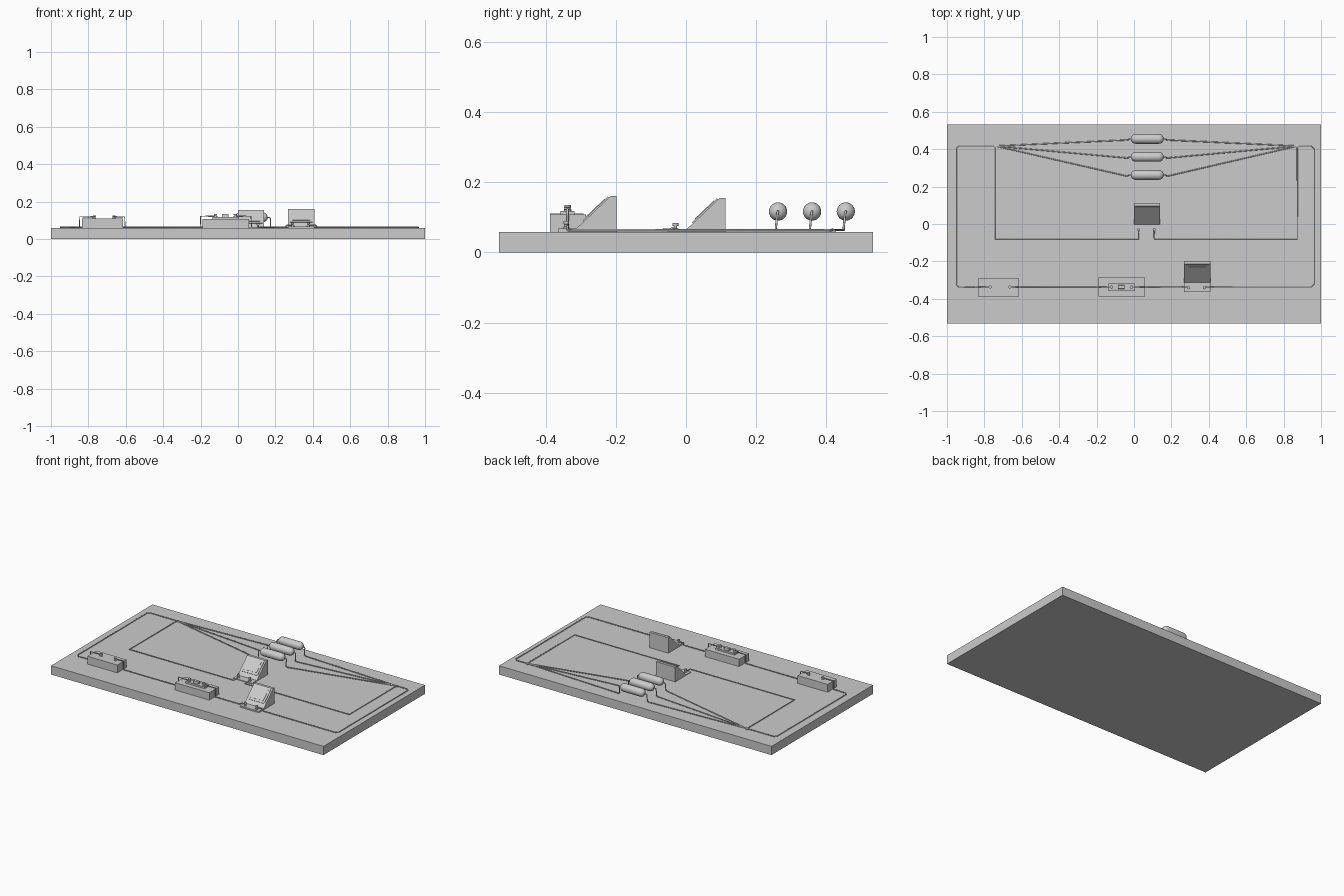
import bpy, bmesh, math
from mathutils import Vector

if "Cube" in bpy.data.objects:
    bpy.data.objects.remove(bpy.data.objects["Cube"])

TOP = 0.058      # board surface
WZ = 0.063       # height of wires on the board
WR = 0.0032      # wire radius
ROW = -0.337     # front row of components


def finish(name, bm, smooth=False):
    bmesh.ops.recalc_face_normals(bm, faces=bm.faces)
    me = bpy.data.meshes.new(name)
    bm.to_mesh(me)
    bm.free()
    ob = bpy.data.objects.new(name, me)
    bpy.context.collection.objects.link(ob)
    if smooth:
        bpy.ops.object.select_all(action='DESELECT')
        ob.select_set(True)
        bpy.context.view_layer.objects.active = ob
        bpy.ops.object.shade_smooth_by_angle(angle=math.radians(35))
    return ob


def box(name, x0, x1, y0, y1, z0, z1):
    bm = bmesh.new()
    bmesh.ops.create_cube(bm, size=1)
    for v in bm.verts:
        v.co = ((x0 + x1) / 2 + v.co.x * (x1 - x0),
                (y0 + y1) / 2 + v.co.y * (y1 - y0),
                (z0 + z1) / 2 + v.co.z * (z1 - z0))
    return finish(name, bm)


def lathe(name, profile, origin, axis='Z', n=24):
    """Revolve (radius, height) points around an axis through origin."""
    bm = bmesh.new()
    vs = [bm.verts.new((r, 0, h)) for r, h in profile]
    es = [bm.edges.new(p) for p in zip(vs, vs[1:])]
    bmesh.ops.spin(bm, geom=vs + es, axis=(0, 0, 1), cent=(0, 0, 0),
                   angle=math.tau, steps=n, use_duplicate=False)
    bmesh.ops.remove_doubles(bm, verts=bm.verts, dist=1e-5)
    for v in bm.verts:
        c = v.co.copy()
        if axis == 'X':
            c = Vector((c.z, c.y, -c.x))
        v.co = c + Vector(origin)
    return finish(name, bm, True)


def wedge(name, profile, x0, x1):
    """Extrude a (y, z) side profile across x."""
    bm = bmesh.new()
    f = bm.faces.new([bm.verts.new((x0, y, z)) for y, z in profile])
    r = bmesh.ops.extrude_face_region(bm, geom=[f])
    bmesh.ops.translate(bm, vec=(x1 - x0, 0, 0),
                        verts=[g for g in r['geom'] if isinstance(g, bmesh.types.BMVert)])
    return finish(name, bm)


def wire(name, pts):
    cu = bpy.data.curves.new(name, 'CURVE')
    cu.dimensions = '3D'
    cu.bevel_depth = WR
    cu.bevel_resolution = 2
    cu.use_fill_caps = True
    sp = cu.splines.new('POLY')
    sp.points.add(len(pts) - 1)
    for p, c in zip(sp.points, pts):
        p.co = (*c, 1)
    ob = bpy.data.objects.new(name, cu)
    bpy.context.collection.objects.link(ob)


def terminal(name, x, y, z, h=0.022, r=0.009):
    lathe(name, [(0, 0), (r, 0), (r, h * .25), (r * .5, h * .3), (r * .5, h * .55),
                 (r * .9, h * .6), (r * .9, h), (0, h)], (x, y, z), n=16)


def meter(name, x0, y, z):
    """Sloped meter: base plate, wedge body, framed dial, needle, two terminals."""
    x1 = x0 + 0.14
    box(name + "_base", x0, x1, y - 0.05, y + 0.115, TOP, z)
    wedge(name + "_body", [(y, z), (y + 0.115, z), (y + 0.115, z + 0.093),
                           (y + 0.098, z + 0.093)], x0, x1)
    dy, dz = 0.098, 0.093
    L = math.hypot(dy, dz)
    ny, nz = -dz / L, dy / L

    def panel(part, t0, t1, h, inset):
        pts = [(y + dy * t + ny * o, z + dz * t + nz * o)
               for t, o in ((t0, -0.002), (t1, -0.002), (t1, h), (t0, h))]
        wedge(name + part, pts, x0 + inset, x1 - inset)
    panel("_dial_frame", 0.22, 0.95, 0.004, 0.01)
    panel("_dial_face", 0.32, 0.87, 0.006, 0.023)
    for x in (x0 + 0.024, x0 + 0.108):
        terminal(name + "_terminal", x, y - 0.028, z)


box("board", -1, 1, -0.532, 0.532, 0, TOP)

# Meters
meter("voltmeter", 0.0, -0.002, 0.062)
meter("ammeter", 0.268, -0.313, 0.067)

# Battery box with two terminals
box("battery_box", -0.835, -0.615, -0.387, -0.292, TOP, 0.11)
for x in (-0.768, -0.664):
    terminal("battery_terminal", x, ROW, 0.11, 0.016)

# Switch with contact plate, two terminals and a lever
box("switch_box", -0.19, 0.06, -0.387, -0.285, TOP, 0.107)
box("switch_plate", -0.135, 0.005, -0.357, -0.317, 0.107, 0.118)
for x in (-0.12, -0.014):
    terminal("switch_terminal", x, ROW, 0.118, 0.017, 0.01)
wedge("switch_rocker", [(ROW - 0.011, 0.118), (ROW + 0.011, 0.118),
                        (ROW + 0.009, 0.133), (ROW - 0.009, 0.133)], -0.085, -0.05)

# Resistors with bent leads meeting at the two nodes
NL, NR, NY = -0.74, 0.873, 0.417
cap = [(0.026 * math.sin(a), 0.062 + 0.026 * math.cos(a))
       for a in [math.pi / 2 * i / 6 for i in range(7)]]
cap[0] = (0, 0.088)
capsule = cap + [(r, -h) for r, h in reversed(cap)]
for ry in (0.455, 0.359, 0.262):
    lathe("resistor", capsule, (0.071, ry, 0.116), 'X')
    for sx, nx in ((-1, NL), (1, NR)):
        e = 0.071 + sx * 0.102
        wire("resistor_lead", [(0.071 + sx * 0.08, ry, 0.116), (e - sx * 0.006, ry, 0.116),
                               (e, ry - 0.002, 0.11), (e, ry - 0.006, WZ + 0.006),
                               (e + sx * 0.006, ry - 0.006, WZ), (nx, NY, WZ)])
for x in (NL, NR):
    lathe("node", [(0, 0), (0.009, 0), (0.009, 0.007), (0, 0.01)], (x, NY, TOP), n=16)

# Voltmeter wires
for nx, tx in ((NL, 0.024), (NR, 0.108)):
    wire("voltmeter_wire", [(nx, NY, WZ), (nx, -0.08, WZ), (tx, -0.08, WZ),
                            (tx, -0.045, WZ + 0.002), (tx, -0.03, 0.072)])

# Outer circuit wires with clipped corners
C = 0.015
LX, RX = -0.95, 0.965
wire("left_wire", [(NL, NY, WZ), (LX + C, NY, WZ), (LX, NY - C, WZ), (LX, ROW + C, WZ),
                   (LX + C, ROW, WZ), (-0.848, ROW, WZ), (-0.846, ROW, 0.119), (-0.768, ROW, 0.119)])
wire("battery_switch_wire", [(-0.664, ROW, 0.119), (-0.606, ROW, 0.119), (-0.604, ROW, WZ),
                             (-0.202, ROW, WZ), (-0.2, ROW, 0.122), (-0.12, ROW, 0.122)])
wire("switch_ammeter_wire", [(-0.014, ROW, 0.122), (0.07, ROW, 0.122), (0.072, ROW, WZ),
                             (0.25, ROW, WZ), (0.262, ROW, 0.074), (0.292, ROW, 0.076)])
wire("right_wire", [(0.376, ROW, 0.076), (0.414, ROW, 0.074), (0.425, ROW, WZ), (RX - C, ROW, WZ),
                    (RX, ROW + C, WZ), (RX, NY - C, WZ), (RX - C, NY, WZ), (NR, NY, WZ)])
